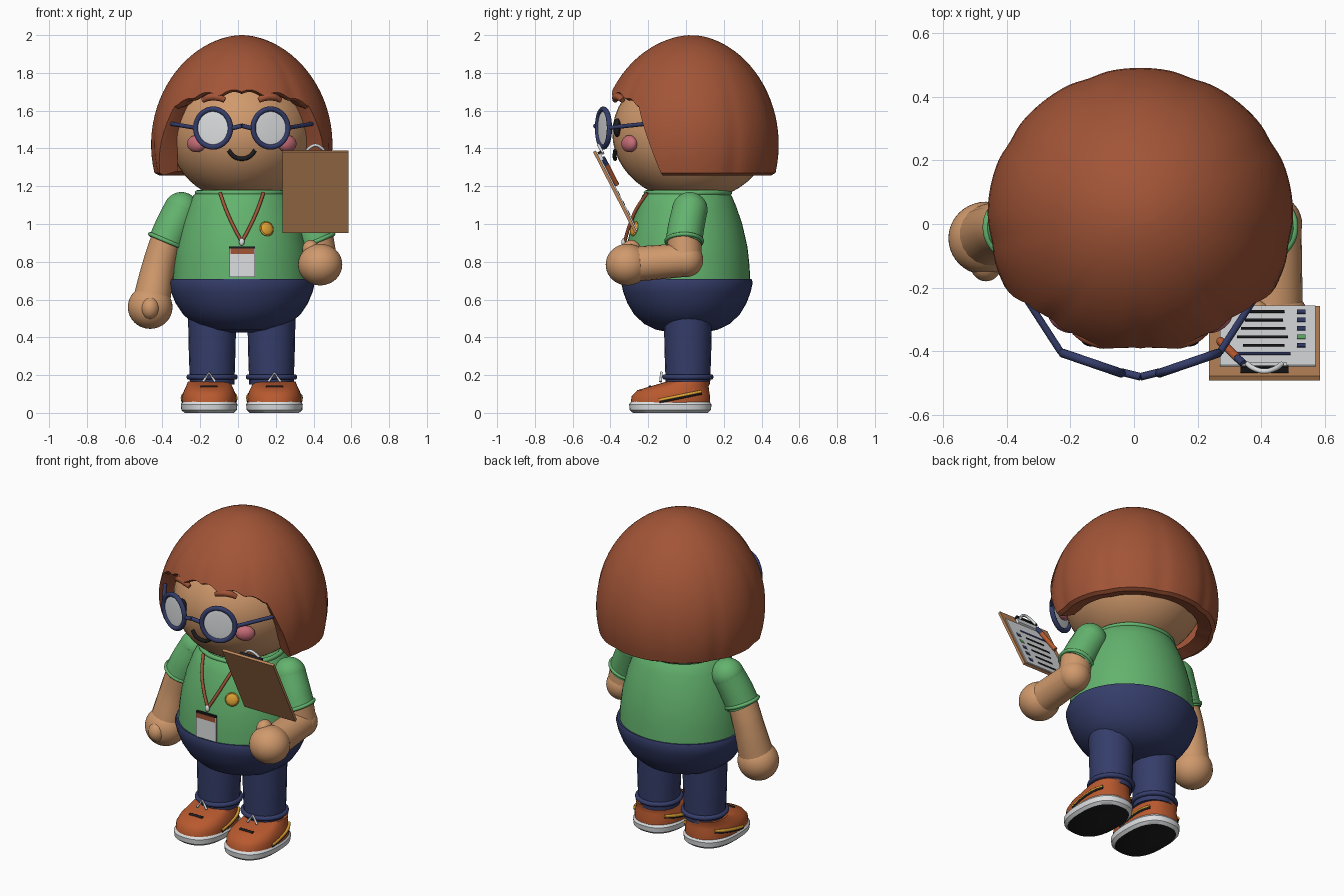
import bpy, bmesh
from math import sin, cos, pi, acos, atan2, radians, degrees, sqrt
from mathutils import Matrix, Vector

if "Cube" in bpy.data.objects:
    bpy.data.objects.remove(bpy.data.objects["Cube"])

CX = 0.02  # mirror plane of the figure


def material(name, *rgb):
    m = bpy.data.materials.new(name)
    m.use_nodes = True
    m.diffuse_color = (*rgb, 1)
    m.node_tree.nodes["Principled BSDF"].inputs["Base Color"].default_value = (*rgb, 1)
    return m


HAIR = material("hair brown", .36, .09, .038)
SKIN = material("warm skin", .63, .32, .15)
GREEN = material("shirt green", .125, .45, .155)
NAVY = material("navy", .036, .047, .145)
WHITE = material("white", .72, .74, .75)
BLACK = material("black", .012, .012, .014)
PINK = material("cheek pink", .56, .15, .18)
GOLD = material("gold", .75, .37, .035)
ORANGE = material("shoe orange", .48, .10, .028)
BOARD = material("board tan", .50, .235, .10)


def add(name, bm, *mats, smooth=True):
    bmesh.ops.recalc_face_normals(bm, faces=bm.faces)
    me = bpy.data.meshes.new(name)
    bm.to_mesh(me)
    bm.free()
    return place(name, me, mats, smooth)


def place(name, me, mats, smooth=True):
    me.materials.clear()
    for m in mats:
        me.materials.append(m)
    ob = bpy.data.objects.new(name, me)
    bpy.context.collection.objects.link(ob)
    if smooth:
        bpy.ops.object.select_all(action='DESELECT')
        ob.select_set(True)
        bpy.context.view_layer.objects.active = ob
        bpy.ops.object.shade_smooth_by_angle(angle=radians(40))
    return ob


def ball(name, loc, rad, mat, rot=Matrix()):
    bm = bmesh.new()
    mx = Matrix.Translation(loc) @ rot @ Matrix.Diagonal((*rad, 1))
    bmesh.ops.create_uvsphere(bm, u_segments=40, v_segments=24, radius=1, matrix=mx)
    return add(name, bm, mat)


def box(name, loc, size, mat, rot=Matrix()):
    bm = bmesh.new()
    mx = Matrix.Translation(loc) @ rot @ Matrix.Diagonal((*size, 1))
    bmesh.ops.create_cube(bm, size=1, matrix=mx)
    return add(name, bm, mat, smooth=False)


def tube(name, pts, rad, mat, closed=False, smooth_path=True, sides=4):
    """Round tube through points; a fourth value scales the radius."""
    cu = bpy.data.curves.new(name, 'CURVE')
    cu.dimensions, cu.bevel_depth, cu.bevel_resolution = '3D', rad, sides
    cu.use_fill_caps, cu.resolution_u = True, 6
    sp = cu.splines.new('BEZIER')
    sp.bezier_points.add(len(pts) - 1)
    for bp, p in zip(sp.bezier_points, pts):
        bp.co, bp.radius = p[:3], p[3] if len(p) > 3 else 1
        bp.handle_left_type = bp.handle_right_type = 'AUTO' if smooth_path else 'VECTOR'
    sp.use_cyclic_u = closed
    tmp = bpy.data.objects.new(name, cu)
    bpy.context.collection.objects.link(tmp)
    me = bpy.data.meshes.new_from_object(tmp.evaluated_get(bpy.context.evaluated_depsgraph_get()))
    bpy.data.objects.remove(tmp)
    return place(name, me, [mat])


def ring(name, loc, rx, ry, thick, mat, rot=Matrix()):
    mx = Matrix.Translation(loc) @ rot
    pts = [mx @ Vector((rx * cos(a * pi / 6), ry * sin(a * pi / 6), 0)) for a in range(12)]
    return tube(name, pts, thick, mat, closed=True)


def loft(name, rings, mats, power=2.0, seg=48):
    """Stack of superellipse rings (z, centre x, centre y, half x, half y), capped."""
    bm, rows = bmesh.new(), []
    for z, cx, cy, hx, hy in rings:
        row = []
        for i in range(seg):
            c, s = cos(2 * pi * i / seg), sin(2 * pi * i / seg)
            k = (abs(c) ** power + abs(s) ** power) ** (-1 / power)
            row.append(bm.verts.new((cx + hx * c * k, cy + hy * s * k, z)))
        rows.append(row)
    skin_rows(bm, rows)
    bm.faces.new(rows[0])
    bm.faces.new(rows[-1])
    return add(name, bm, *mats)


def skin_rows(bm, rows):
    n = len(rows[0])
    for a, b in zip(rows, rows[1:]):
        for i in range(n):
            bm.faces.new((a[i], a[(i + 1) % n], b[(i + 1) % n], b[i]))


def hair_edge(a):
    """Height of the hair's lower edge at a degrees from the front."""
    stops = [(0, 1.715), (38, 1.69), (53, 1.62), (62, 1.45), (70, 1.27), (181, 1.27)]
    for (a0, z0), (a1, z1) in zip(stops, stops[1:]):
        if a <= a1:
            z = z0 + (z1 - z0) * (a - a0) / (a1 - a0)
            break
    return z - (.03 * (1 - abs(sin(radians(a * 9 + 30)))) if a < 50 else 0)


# hair: bob with scalloped fringe and soft strand grooves
bm, rows, cols, steps = bmesh.new(), [], 144, 24
for j in range(1, steps + 3):
    row = []
    for i in range(cols):
        t = 2 * pi * i / cols - pi
        low = hair_edge(abs(degrees(t)))
        end = acos((low - 1.42) / .58)
        s = min(j / steps, 1)
        r = .48 * sin(end * s) ** 1.08
        z = 1.42 + .58 * cos(end * s)
        r *= 1 - .018 * s * s * abs(cos(t * 4.5)) ** 12
        if j == steps + 1:
            r, z = r * .95, z - .012
        elif j == steps + 2:
            r, z = r * .78, z + .01
        depth = 1.03 if abs(t) < pi / 2 else .96
        row.append(bm.verts.new((CX + r * sin(t), .03 - r * cos(t) * depth, z)))
    rows.append(row)
skin_rows(bm, rows)
bm.faces.new(rows[0])
add("hair", bm, HAIR)

# head and face
ball("head", (CX, .03, 1.48), (.385, .42, .36), SKIN)
tube("smile", [(CX + x, y, z) for x, y, z in
     ((-.07, -.375, 1.39), (-.045, -.378, 1.36), (0, -.375, 1.345), (.045, -.378, 1.36), (.07, -.375, 1.39))],
     .011, BLACK)

# shirt, collar and trousers
loft("shirt", [(z, CX, .005, r, r * .92) for z, r in
     ((.69, .365), (.78, .36), (.88, .348), (1.0, .318), (1.09, .285), (1.15, .257), (1.17, .235))], [GREEN])
ring("collar", (CX, .01, 1.165), .235, .22, .014, GREEN)
loft("trousers", [(z, CX, .005, r, r * .9) for z, r in
     ((.708, .35), (.71, .38), (.69, .387), (.64, .375), (.58, .35), (.52, .31), (.47, .25), (.44, .18), (.425, .09))], [NAVY])

for side, s in (("right", -1), ("left", 1)):
    def m(dx, y, z, *r):
        return (CX + s * dx, y, z, *r)

    # cheeks, brows, eyes and glasses
    ball(side + "_cheek", m(.24, -.30, 1.425), (.055, .035, .045), PINK, Matrix.Rotation(s * .6, 4, 'Z'))
    tube(side + "_eyebrow", [m(.09, -.375, 1.655, .7), m(.12, -.372, 1.67), m(.17, -.355, 1.672), m(.205, -.335, 1.655, .7)],
         .02, HAIR)
    ball(side + "_eye", m(.15, -.365, 1.51), (.035, .02, .05), BLACK)
    tilt = Matrix.Rotation(s * .33, 4, 'Z') @ Matrix.Rotation(pi / 2, 4, 'X')
    ring(side + "_glasses_rim", m(.152, -.437, 1.508), .097, .10, .014, NAVY, tilt)
    ball(side + "_lens", m(.152, -.437, 1.508), (.095, .098, .006), WHITE, tilt)
    tube(side + "_glasses_arm", [m(.25, -.402, 1.51), m(.40, -.17, 1.535)], .011, NAVY)
    tube(side + "_glasses_bridge", [m(.06, -.465, 1.505), m(0, -.48, 1.52)], .012, NAVY)

    # sleeve
    ball(side + "_shoulder", m(.32, .02, 1.075), (.094, .094, .094), GREEN)
    tube(side + "_sleeve", [m(.32, .02, 1.075, .97), m(.365, .0, .98, 1), m(.40, -.012, .90, 1)], .097, GREEN, sides=8)
    ring(side + "_sleeve_hem", m(.398, -.01, .91), .094, .094, .011, GREEN, Matrix.Rotation(s * -.4, 4, 'Y'))

    # trouser leg with rolled hem
    tube(side + "_leg", [m(.157, .01, .52, 1.03), m(.157, .01, .34, 1), m(.157, .01, .15, .95)], .124, NAVY, sides=8)
    ring(side + "_leg_hem", m(.157, .01, .19), .122, .122, .014, NAVY)

    # shoe
    x = CX + s * .173
    sole = loft(side + "_sole", [(z, x, -.083, .15 - d, .218 - d) for z, d in
                ((0, .02), (.015, .003), (.045, 0), (.062, .012))], [WHITE, BLACK], 2.5)
    for f in sole.data.polygons:
        f.material_index = int(f.normal.z < -.9)
    loft(side + "_shoe", [(.055, x, -.083, .143, .21), (.09, x, -.08, .143, .207), (.12, x, -.068, .132, .19),
         (.14, x, -.035, .122, .155), (.165, x, .01, .112, .115)], [ORANGE], 2.4)
    for flank, k in (("outer", 1), ("inner", -1)):
        path = []
        for i in range(6):
            y = .08 - .044 * i
            w = .139 * (1 - abs((y + .08) / .207) ** 2.4) ** (1 / 2.4)
            path.append((x + s * k * (w + .002), y, .112 - .009 * i))
        tube(f"{side}_{flank}_stripe_edge", [(px, py, pz - .008) for px, py, pz in path], .008, BLACK)
        tube(f"{side}_{flank}_stripe", path, .009, GOLD)
    tube(side + "_lace_loop", [(x - .032, -.135, .165), (x, -.13, .212), (x + .032, -.135, .165)], .007, WHITE, smooth_path=False)
    tube(side + "_lace", [(x - .045, -.19, .137), (x + .045, -.19, .137)], .009, BLACK)

# lowered right arm
tube("right_forearm", [(-.375, -.01, .93, .95), (-.42, -.015, .78, 1), (-.46, -.04, .58, 1.15)], .087, SKIN, sides=8)
ball("right_hand", (-.465, -.045, .56), (.118, .115, .115), SKIN)
ball("right_thumb", (-.465, -.125, .555), (.05, .055, .06), SKIN)

# bent left arm
tube("left_upper_arm", [(.415, -.01, .93), (.435, -.005, .81)], .09, SKIN, sides=8)
ball("left_elbow", (.437, 0, .81), (.091, .091, .091), SKIN)
tube("left_forearm", [(.437, 0, .81), (.437, -.30, .785, 1.05)], .089, SKIN, sides=8)
ball("left_hand", (.435, -.31, .785), (.117, .115, .11), SKIN)
ball("left_thumb", (.385, -.29, .865), (.045, .05, .05), SKIN)

# clipboard, tilted towards the wearer
CENTRE = Vector((.41, -.375, 1.17))
LEAN = Matrix.Rotation(atan2(.43, -.22), 4, 'X')


def on_board(x, v, lift):
    return CENTRE + LEAN @ Vector((x, v, -lift))


def plate(name, x, v, lift, w, h, d, mat):
    box(name, on_board(x, v, lift), (w, h, d), mat, LEAN)


plate("clipboard", 0, 0, 0, .35, .483, .016, BOARD)
plate("paper", .01, -.03, .011, .30, .41, .006, WHITE)
for i in range(6):
    v, w = -.19 + .058 * i, (.13, .12, .14, .16, .13, .18)[i]
    plate(f"text_line_{i}", .01 - w * .1, v, .015, w, .014, .003, NAVY if i == 5 else BLACK)
    if i < 5:
        plate(f"check_box_{i}", .115, v, .015, .026, .026, .003, GREEN if i == 3 else NAVY)
plate("clip_base", 0, .20, .016, .14, .04, .016, WHITE)
plate("clip_bar", 0, .222, .022, .15, .014, .02, BLACK)
tube("clip_handle", [on_board(x, v, .035) for x, v in ((-.055, .21), (-.03, .245), (0, .26), (.03, .245), (.055, .21))],
     .008, WHITE)
tube("pencil", [on_board(-.14, .03, .025), on_board(-.085, .15, .025)], .013, ORANGE)
tube("pencil_tip", [on_board(-.085, .15, .025), on_board(-.065, .19, .025, )], .012, NAVY)

# lanyard, badge and pin
for side, s in (("right", -1), ("left", 1)):
    tube(side + "_lanyard", [(CX + s * dx, y, z) for dx, y, z in
         ((.115, -.205, 1.165), (.085, -.262, 1.08), (.045, -.30, .99), (0, -.325, .905))], .009, HAIR)
ball("lanyard_clip", (CX, -.33, .905), (.014, .012, .02), WHITE)
box("badge", (.022, -.34, .80), (.135, .012, .16), WHITE)
box("badge_band", (.022, -.344, .855), (.125, .008, .03), HAIR)
box("badge_top", (.022, -.341, .876), (.137, .014, .01), BLACK)
face_out = Matrix.Rotation(.45, 4, 'Z') @ Matrix.Rotation(pi / 2 - .25, 4, 'X')
ball("pin", (.152, -.275, .975), (.036, .036, .014), GOLD, face_out)
ring("pin_rim", (.152, -.275, .975), .035, .035, .005, GOLD, face_out)
